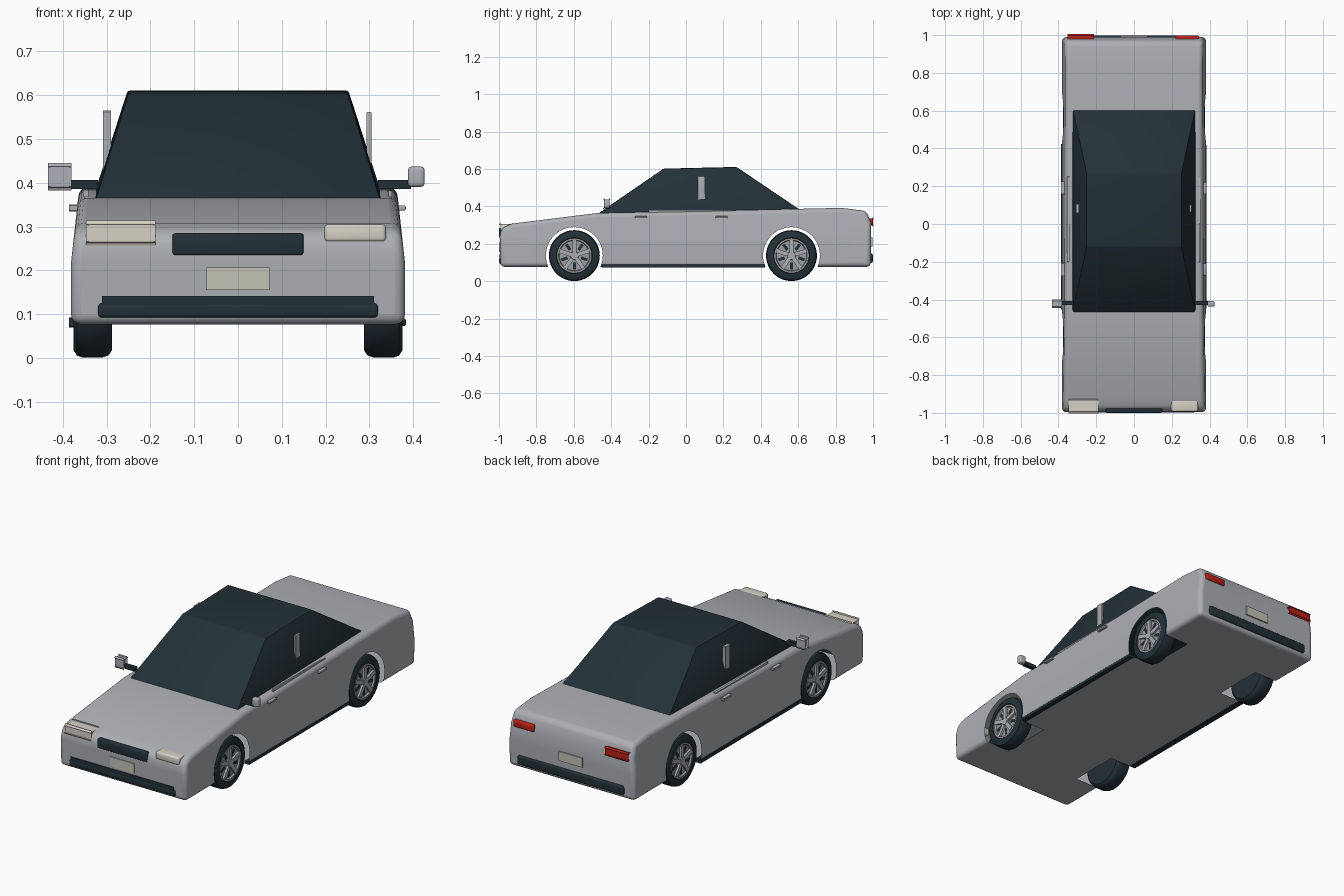
import bpy, bmesh, math
from mathutils import Matrix

if "Cube" in bpy.data.objects:
    bpy.data.objects.remove(bpy.data.objects["Cube"])


def material(name, rgb):
    m = bpy.data.materials.new(name)
    m.diffuse_color = (*rgb, 1)
    m.use_nodes = True
    m.node_tree.nodes["Principled BSDF"].inputs["Base Color"].default_value = m.diffuse_color
    return m


SILVER = material("silver paint", (0.42, 0.43, 0.46))
DARK = material("dark glass and rubber", (0.016, 0.030, 0.038))
CREAM = material("cream lamp", (0.66, 0.64, 0.55))
PLATE = material("plate beige", (0.56, 0.55, 0.47))
RED = material("red lamp", (0.50, 0.015, 0.01))
RIM = material("rim grey", (0.33, 0.34, 0.36))

WHEEL_Y = (-0.597, 0.564)
AXLE_Z, ARCH_R, ARCH_DEPTH = 0.137, 0.152, 0.23


def finish(bm, name, mats, smooth=35):
    bmesh.ops.recalc_face_normals(bm, faces=bm.faces)
    me = bpy.data.meshes.new(name)
    bm.to_mesh(me)
    bm.free()
    ob = bpy.data.objects.new(name, me)
    bpy.context.collection.objects.link(ob)
    for m in mats:
        me.materials.append(m)
    bpy.ops.object.select_all(action='DESELECT')
    bpy.context.view_layer.objects.active = ob
    ob.select_set(True)
    if smooth:
        bpy.ops.object.shade_smooth_by_angle(angle=math.radians(smooth))
    return ob


def box(name, lo, hi, mat, bevel=0.0, mirror=False):
    """Rounded box between two corners, optionally repeated on the other side."""
    for s in ((1, -1) if mirror else (1,)):
        bm = bmesh.new()
        bmesh.ops.create_cube(bm, size=1)
        for v in bm.verts:
            for i in range(3):
                v.co[i] = (lo[i] + hi[i]) / 2 + v.co[i] * (hi[i] - lo[i])
            v.co.x *= s
        if bevel:
            bmesh.ops.bevel(bm, geom=bm.edges[:], offset=bevel, segments=3,
                            profile=0.5, affect='EDGES')
        finish(bm, name, [mat])


def extrude_profile(points, half):
    """Side profile (y, z) swept across x."""
    bm = bmesh.new()
    f = bm.faces.new([bm.verts.new((-half, y, z)) for y, z in points])
    g = bmesh.ops.extrude_face_region(bm, geom=[f])['geom']
    for v in g:
        if isinstance(v, bmesh.types.BMVert):
            v.co.x = half
    return bm


def lathe(profile, steps=48):
    """Revolve (radius, x) points about the x axis."""
    bm = bmesh.new()
    vs = [bm.verts.new((x, r, 0)) for r, x in profile]
    es = [bm.edges.new(p) for p in zip(vs, vs[1:])]
    bmesh.ops.spin(bm, geom=vs + es, cent=(0, 0, 0), axis=(1, 0, 0),
                   angle=2 * math.pi, steps=steps, use_merge=True)
    bmesh.ops.remove_doubles(bm, verts=bm.verts, dist=1e-5)
    return bm


# Body shell: swept profile, sides leaning in above the waist
bm = extrude_profile([(-0.992, 0.077), (-0.996, 0.24), (-0.985, 0.285), (-0.93, 0.308),
                      (-0.47, 0.365), (0.2, 0.378), (0.83, 0.392), (0.965, 0.376),
                      (0.99, 0.31), (0.988, 0.077)], 0.381)
bmesh.ops.bisect_plane(bm, geom=bm.verts[:] + bm.edges[:] + bm.faces[:],
                       plane_co=(0, 0, 0.22), plane_no=(0, 0, 1))
for v in bm.verts:
    lean = 0.11 * max(0, v.co.z - 0.22)
    v.co.x -= math.copysign(lean, v.co.x)
body = finish(bm, "body", [SILVER])
bev = body.modifiers.new("round", 'BEVEL')
bev.width, bev.segments, bev.limit_method = 0.022, 4, 'ANGLE'
bev.angle_limit = math.radians(40)
bpy.ops.object.modifier_apply(modifier="round")

# Wheel arch openings
for wy in WHEEL_Y:
    for s in (-1, 1):
        bm = bmesh.new()
        bmesh.ops.create_cone(bm, cap_ends=True, segments=64, radius1=ARCH_R, radius2=ARCH_R,
                              depth=0.3, matrix=Matrix.Translation((s * (ARCH_DEPTH + 0.15), wy, AXLE_Z))
                              @ Matrix.Rotation(math.pi / 2, 4, 'Y'))
        cutter = finish(bm, "arch_cutter", [SILVER], 0)
        cutter.hide_render = True
        bpy.context.view_layer.objects.active = body
        mod = body.modifiers.new("arch", 'BOOLEAN')
        mod.operation, mod.solver, mod.object = 'DIFFERENCE', 'EXACT', cutter
        bpy.ops.object.modifier_apply(modifier="arch")
        bpy.data.objects.remove(cutter)

# Open the wells into the hollow shell
bm = bmesh.new()
bm.from_mesh(body.data)
gone = []
for f in bm.faces:
    wall = any(all(abs(math.hypot(v.co.y - wy, v.co.z - AXLE_Z) - ARCH_R) < 0.002
                   for v in f.verts) for wy in WHEEL_Y)
    cap = all(abs(abs(v.co.x) - ARCH_DEPTH) < 0.001 for v in f.verts)
    if wall or cap:
        gone.append(f)
bmesh.ops.delete(bm, geom=gone, context='FACES')
bm.to_mesh(body.data)
bm.free()
body.select_set(True)
bpy.context.view_layer.objects.active = body
bpy.ops.object.shade_smooth_by_angle(angle=math.radians(35))

# Cabin: dark glass with painted roof
bm = extrude_profile([(-0.475, 0.358), (-0.12, 0.602), (0.27, 0.611), (0.615, 0.378)], 0.327)
for v in bm.verts:
    if v.co.z > 0.5:
        v.co.x = math.copysign(0.252, v.co.x)
bmesh.ops.bevel(bm, geom=bm.edges[:], offset=0.006, segments=2, profile=0.5, affect='EDGES')
bm.normal_update()
for f in bm.faces:
    f.material_index = int(f.normal.z > 0.95 and f.calc_center_median().z > 0.5)
finish(bm, "cabin", [DARK, SILVER], 25)

# Front and rear fittings
box("headlight", (0.197, -0.993, 0.265), (0.338, -0.93, 0.305), CREAM, 0.009, True)
box("grille", (-0.15, -1.0, 0.234), (0.15, -0.96, 0.285), DARK, 0.007)
box("front_plate", (-0.072, -0.999, 0.155), (0.072, -0.99, 0.207), PLATE)
box("front_bumper", (-0.32, -0.999, 0.092), (0.32, -0.95, 0.126), DARK, 0.009)
box("front_bumper_top", (-0.311, -0.998, 0.11), (0.311, -0.95, 0.142), DARK)
box("taillight", (0.22, 0.95, 0.298), (0.345, 0.999, 0.335), RED, 0.008, True)
box("rear_plate", (-0.072, 0.98, 0.185), (0.072, 0.996, 0.235), PLATE)
box("rear_bumper", (-0.32, 0.95, 0.098), (0.32, 0.999, 0.148), DARK, 0.009)

# Side fittings
box("sill", (0.355, -0.45, 0.073), (0.383, 0.42, 0.090), DARK, 0.003, True)
box("door_pillar", (0.293, 0.062, 0.425), (0.305, 0.102, 0.562), SILVER, 0.003, True)
box("shoulder_trim", (0.343, -0.2, 0.366), (0.352, 0.25, 0.382), SILVER, 0.002, True)
box("mirror_arm", (0.32, -0.43, 0.386), (0.395, -0.408, 0.407), DARK, 0, True)
box("mirror", (0.388, -0.438, 0.391), (0.426, -0.408, 0.437), SILVER, 0.008, True)
for hy in (-0.24, 0.19):
    box("door_handle", (0.355, hy - 0.032, 0.337), (0.383, hy + 0.032, 0.348), SILVER, 0.003, True)

# Wheels
for wy in WHEEL_Y:
    for s in (-1, 1):
        place = Matrix.Translation((s * 0.33, wy, AXLE_Z)) @ Matrix.Diagonal((s, 1, 1, 1))
        # Tyre
        bm = lathe([(0.0, -0.042), (0.12, -0.042), (0.131, -0.034), (0.136, -0.02), (0.136, 0.025),
                    (0.131, 0.038), (0.12, 0.045), (0.096, 0.045), (0.092, 0.03), (0.0, 0.03)])
        bm.transform(place)
        finish(bm, "tyre", [DARK])
        # Rim dish and lip
        bm = lathe([(0.093, 0.03), (0.093, 0.042), (0.084, 0.042), (0.08, 0.034), (0.0, 0.034)])
        bm.transform(place)
        finish(bm, "rim", [RIM])
        # Five spokes and hub
        bm = bmesh.new()
        for k in range(5):
            turn = Matrix.Rotation(math.tau * k / 5, 4, 'X')
            bmesh.ops.create_cube(bm, size=1, matrix=turn @ Matrix.Translation((0.038, 0, 0.05))
                                  @ Matrix.Diagonal((0.014, 0.022, 0.066, 1)))
        bmesh.ops.create_cone(bm, cap_ends=True, segments=20, radius1=0.024, radius2=0.02, depth=0.016,
                              matrix=Matrix.Translation((0.039, 0, 0)) @ Matrix.Rotation(math.pi / 2, 4, 'Y'))
        bm.transform(place)
        finish(bm, "spokes", [SILVER])
        # Dark slots between spokes
        bm = bmesh.new()
        for k in range(5):
            turn = Matrix.Rotation(math.tau * (k + 0.5) / 5, 4, 'X')
            bmesh.ops.create_cube(bm, size=1, matrix=turn @ Matrix.Translation((0.034, 0, 0.056))
                                  @ Matrix.Diagonal((0.004, 0.016, 0.036, 1)))
        bm.transform(place)
        finish(bm, "rim_slots", [DARK])
